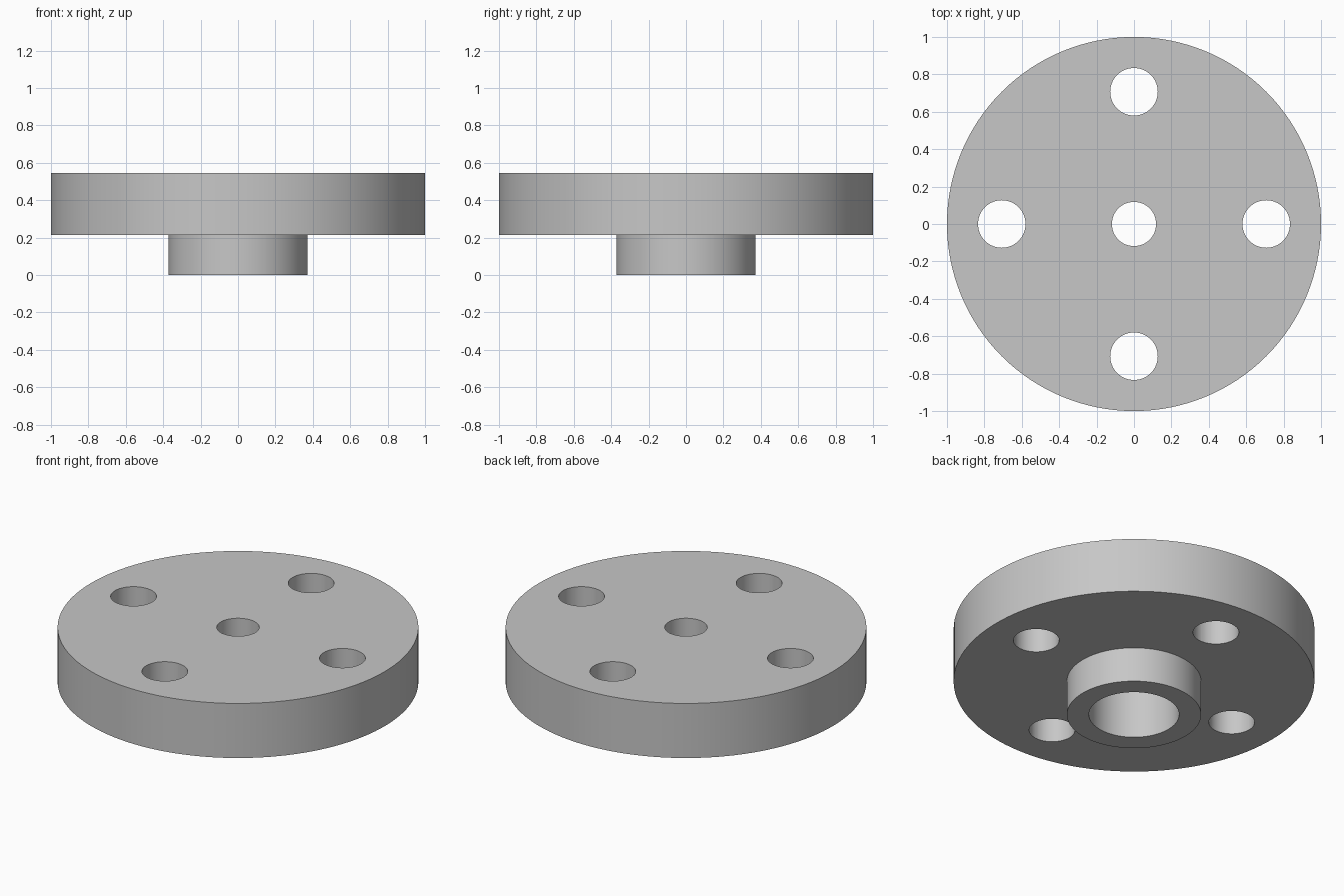
import bpy
import bmesh
from math import pi, cos, sin, radians
from mathutils import Vector

cube = bpy.data.objects.get("Cube")
if cube:
    bpy.data.objects.remove(cube, do_unlink=True)

RADIUS, HUB_RADIUS = 1.0, 0.372
BORE_RADIUS, SOCKET_RADIUS = 0.118, 0.25
HUB_HEIGHT, TOP, SOCKET_DEPTH = 0.213, 0.547, 0.33
BOLT_CIRCLE, BOLT_RADIUS = 0.707, 0.127
SEGMENTS = 128

# Plain machined grey
grey = bpy.data.materials.new("machined_grey")
grey.use_nodes = True
grey.diffuse_color = (0.57, 0.57, 0.57, 1)
grey.node_tree.nodes["Principled BSDF"].inputs["Base Color"].default_value = grey.diffuse_color


def lathe(name, profile):
    """Revolve a closed (radius, height) profile about z."""
    bm = bmesh.new()
    verts = [bm.verts.new((r, 0, z)) for r, z in profile]
    edges = [bm.edges.new((v, verts[(i + 1) % len(verts)])) for i, v in enumerate(verts)]
    bmesh.ops.spin(bm, geom=verts + edges, cent=Vector(), axis=(0, 0, 1),
                   angle=2 * pi, steps=SEGMENTS, use_merge=True)
    bmesh.ops.remove_doubles(bm, verts=bm.verts, dist=1e-5)
    bmesh.ops.recalc_face_normals(bm, faces=bm.faces)
    mesh = bpy.data.meshes.new(name)
    bm.to_mesh(mesh)
    bm.free()
    mesh.materials.append(grey)
    obj = bpy.data.objects.new(name, mesh)
    bpy.context.collection.objects.link(obj)
    return obj


# Disc, lower hub and stepped centre bore in one section
flange = lathe("flange", [
    (BORE_RADIUS, TOP), (RADIUS, TOP), (RADIUS, HUB_HEIGHT),
    (HUB_RADIUS, HUB_HEIGHT), (HUB_RADIUS, 0), (SOCKET_RADIUS, 0),
    (SOCKET_RADIUS, SOCKET_DEPTH), (BORE_RADIUS, SOCKET_DEPTH)])

# Four bolt holes on the axes
bm = bmesh.new()
for i in range(4):
    a = i * pi / 2
    hole = bmesh.ops.create_cone(bm, cap_ends=True, segments=64, radius1=BOLT_RADIUS,
                                 radius2=BOLT_RADIUS, depth=1)
    bmesh.ops.translate(bm, verts=hole["verts"],
                        vec=(BOLT_CIRCLE * cos(a), BOLT_CIRCLE * sin(a), TOP / 2))
cutter_mesh = bpy.data.meshes.new("bolt_hole_cutter")
bm.to_mesh(cutter_mesh)
bm.free()
cutter_mesh.materials.append(grey)
cutter = bpy.data.objects.new("bolt_hole_cutter", cutter_mesh)
bpy.context.collection.objects.link(cutter)

cut = flange.modifiers.new("bolt_holes", "BOOLEAN")
cut.operation = "DIFFERENCE"
cut.solver = "EXACT"
cut.object = cutter

# Apply the cut, then smooth the round walls and keep the rims sharp
bpy.ops.object.select_all(action="DESELECT")
flange.select_set(True)
bpy.context.view_layer.objects.active = flange
bpy.ops.object.modifier_apply(modifier=cut.name)
bpy.data.objects.remove(cutter, do_unlink=True)
bpy.ops.object.shade_smooth_by_angle(angle=radians(30))
